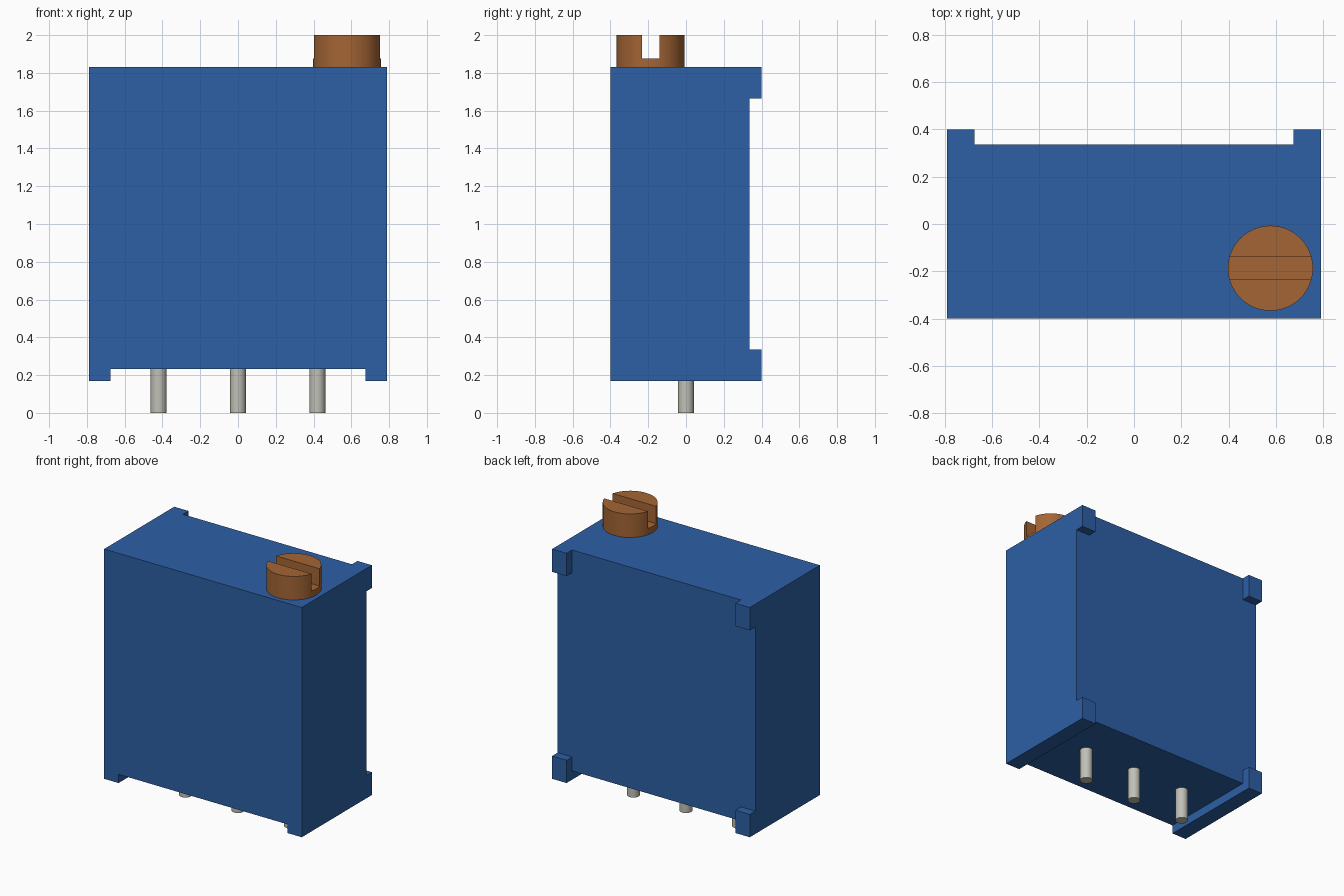
import bpy, bmesh, math
from mathutils import Vector

cube = bpy.data.objects.get("Cube")
if cube:
    bpy.data.objects.remove(cube, do_unlink=True)


def material(name, rgb, roughness=0.5):
    m = bpy.data.materials.new(name)
    m.use_nodes = True
    m.diffuse_color = (*rgb, 1)
    bsdf = m.node_tree.nodes["Principled BSDF"]
    bsdf.inputs["Base Color"].default_value = (*rgb, 1)
    bsdf.inputs["Roughness"].default_value = roughness
    return m


BLUE = material("blue plastic", (0.026, 0.117, 0.381))
BRASS = material("brass brown", (0.37, 0.13, 0.035))
TIN = material("tinned metal", (0.53, 0.53, 0.47))


def make_object(name, bm, mat):
    bmesh.ops.recalc_face_normals(bm, faces=bm.faces)
    mesh = bpy.data.meshes.new(name)
    bm.to_mesh(mesh)
    bm.free()
    mesh.materials.append(mat)
    obj = bpy.data.objects.new(name, mesh)
    bpy.context.collection.objects.link(obj)
    return obj


def activate(obj):
    bpy.ops.object.select_all(action='DESELECT')
    obj.select_set(True)
    bpy.context.view_layer.objects.active = obj


def cylinder(name, x, y, z0, z1, radius, sides, mat):
    bm = bmesh.new()
    bmesh.ops.create_cone(bm, cap_ends=True, segments=sides, radius1=radius,
                          radius2=radius, depth=z1 - z0)
    bmesh.ops.translate(bm, verts=bm.verts, vec=(x, y, (z0 + z1) / 2))
    return make_object(name, bm, mat)


def smooth(obj):
    activate(obj)
    bpy.ops.object.shade_smooth_by_angle(angle=math.radians(35))


# Housing: front outline with bottom rails, extruded from front to back wall
W, IN = 0.79, 0.675            # half width, inner edge of rails and pads
FRONT, WALL, BACK = -0.40, 0.337, 0.40
BOTTOM, FLOOR, TOP, PAD = 0.17, 0.233, 1.83, 0.165

outline = [(-W, BOTTOM), (-IN, BOTTOM), (-IN, FLOOR), (IN, FLOOR),
           (IN, BOTTOM), (W, BOTTOM), (W, TOP), (-W, TOP)]
bm = bmesh.new()
face = bm.faces.new([bm.verts.new((x, FRONT, z)) for x, z in outline])
ext = bmesh.ops.extrude_face_region(bm, geom=[face], use_keep_orig=True)
bmesh.ops.translate(bm, vec=(0, WALL - FRONT, 0),
                    verts=[v for v in ext["geom"] if isinstance(v, bmesh.types.BMVert)])
bmesh.ops.recalc_face_normals(bm, faces=bm.faces)

# Standoff pads: slice the back wall and pull out its four corners
for co, no in (((-IN, 0, 0), (1, 0, 0)), ((IN, 0, 0), (1, 0, 0)),
               ((0, 0, BOTTOM + PAD), (0, 0, 1)), ((0, 0, TOP - PAD), (0, 0, 1))):
    bmesh.ops.bisect_plane(bm, geom=bm.verts[:] + bm.edges[:] + bm.faces[:],
                           plane_co=co, plane_no=no, dist=1e-5)


def is_corner(f):
    c = f.calc_center_median()
    return (c.y > WALL - 1e-4 and abs(c.x) > IN
            and not BOTTOM + PAD < c.z < TOP - PAD)


corners = [f for f in bm.faces if is_corner(f)]
pads = bmesh.ops.extrude_discrete_faces(bm, faces=corners)["faces"]
for f in pads:
    bmesh.ops.translate(bm, verts=f.verts[:], vec=(0, BACK - WALL, 0))
bmesh.ops.remove_doubles(bm, verts=bm.verts, dist=1e-5)
bmesh.ops.dissolve_limit(bm, angle_limit=0.01, verts=bm.verts, edges=bm.edges)
make_object("housing", bm, BLUE)

# Adjustment screw with a slot cut across its head
SX, SY = 0.577, -0.187
screw = cylinder("adjustment_screw", SX, SY, TOP, 2.0, 0.18, 64, BRASS)
bm = bmesh.new()
bmesh.ops.create_cube(bm, size=1)
bmesh.ops.scale(bm, verts=bm.verts, vec=(0.6, 0.094, 0.3))
bmesh.ops.translate(bm, verts=bm.verts, vec=(SX, SY, 1.875 + 0.15))
cutter = make_object("slot_cutter", bm, BRASS)
cutter.hide_render = True
mod = screw.modifiers.new("slot", 'BOOLEAN')
mod.operation = 'DIFFERENCE'
mod.solver = 'EXACT'
mod.object = cutter
activate(screw)
bpy.ops.object.modifier_apply(modifier=mod.name)
bpy.data.objects.remove(cutter, do_unlink=True)
smooth(screw)

# Three contact pins in a row under the floor
for label, x in (("right", -0.42), ("middle", 0.0), ("left", 0.42)):
    smooth(cylinder(label + "_pin", x, 0, 0, FLOOR, 0.042, 32, TIN))
